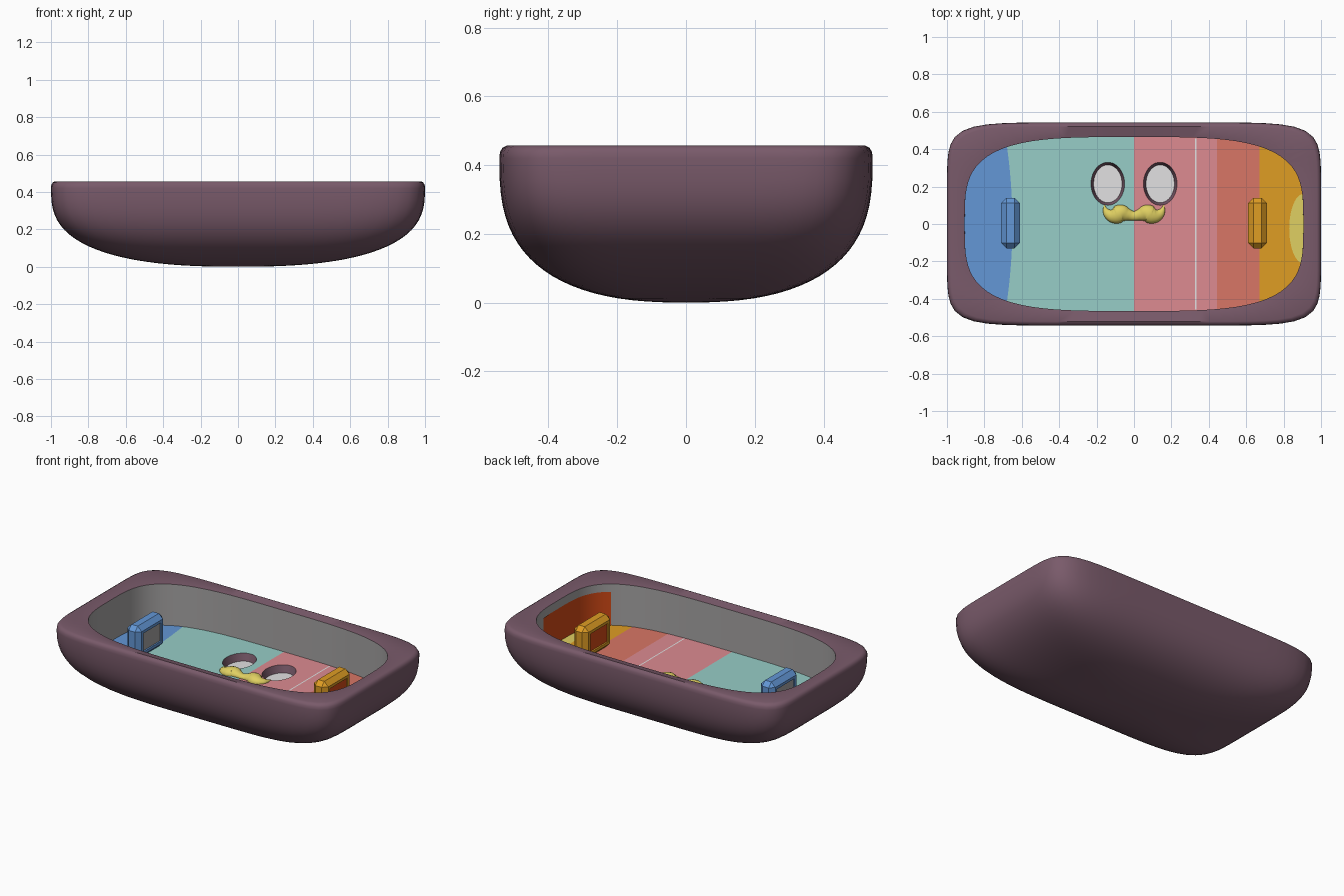
import bpy, bmesh, math

if "Cube" in bpy.data.objects:
    bpy.data.objects.remove(bpy.data.objects["Cube"])

def srgb(name, r, g, b):
    m = bpy.data.materials.new(name)
    f = lambda c: ((c / 255 + 0.055) / 1.055) ** 2.4
    m.diffuse_color = (f(r), f(g), f(b), 1)
    m.use_nodes = True
    m.node_tree.nodes["Principled BSDF"].inputs["Base Color"].default_value = m.diffuse_color
    return m

PLUM = srgb("plum", 121, 90, 106)
BLUE = srgb("blue", 99, 151, 214)
TEAL = srgb("teal", 151, 205, 199)
PINK = srgb("pink", 221, 139, 145)
CORAL = srgb("coral", 217, 118, 102)
ORANGE = srgb("orange", 223, 157, 36)
YELLOW = srgb("yellow", 224, 208, 98)
LIGHT = srgb("light_grey", 226, 225, 226)
GREY = srgb("wall_grey", 165, 163, 163)
RED = srgb("red_orange", 212, 74, 22)

A, B, N = 0.905, 0.465, 3.6      # inner opening: half sizes and roundness
FLOOR = 0.18

def make(name, bm, mats, smooth=None):
    me = bpy.data.meshes.new(name)
    bm.to_mesh(me)
    bm.free()
    ob = bpy.data.objects.new(name, me)
    bpy.context.collection.objects.link(ob)
    for m in mats:
        me.materials.append(m)
    if smooth:
        bpy.ops.object.select_all(action='DESELECT')
        ob.select_set(True)
        bpy.context.view_layer.objects.active = ob
        bpy.ops.object.shade_smooth_by_angle(angle=math.radians(smooth))
    return ob

def ring(bm, a, b, n, z, count=112):
    vs = []
    for i in range(count):
        t = 2 * math.pi * i / count
        c, s = math.cos(t), math.sin(t)
        r = (abs(c) ** n + abs(s) ** n) ** (-1 / n)
        vs.append(bm.verts.new((a * r * c, b * r * s, z)))
    return vs

def bridge(bm, p, q, mat=0):
    for i in range(len(p)):
        j = (i + 1) % len(p)
        bm.faces.new((p[i], p[j], q[j], q[i])).material_index = mat

# Tub: rounded hull, rim falling slightly inward, upright inner wall
bm = bmesh.new()
rings = []
STEPS = 22
for k in range(1, STEPS + 1):
    p = math.pi / 2 * k / STEPS
    t = math.sin(p) ** (2 / 2.5)
    z = 0.42 * (1 - max(0, math.cos(p)) ** (2 / 2.8))
    rings.append(ring(bm, t, 0.543 * t, 3 + 5 * k / STEPS, z))
for inset, z in ((0.002, 0.438), (0.009, 0.45), (0.022, 0.457)):
    rings.append(ring(bm, 1 - inset, 0.543 - inset, 8, z))
rings.append(ring(bm, A, B, N, 0.444))
pole = bm.verts.new((0, 0, 0))
first = rings[0]
for i in range(len(first)):
    bm.faces.new((pole, first[(i + 1) % len(first)], first[i]))
for p, q in zip(rings, rings[1:]):
    bridge(bm, p, q)
bridge(bm, rings[-1], ring(bm, A, B, N, FLOOR), 1)
make("tub", bm, [PLUM, GREY], 40)

# Floor bands: slices of the rounded opening, some with an eye hole
def half_width(x):
    return B * max(0, 1 - min(1, abs(x) / A) ** N) ** (1 / N)

def wall_x(y):
    return A * max(0, 1 - min(1, abs(y) / B) ** N) ** (1 / N)

def side(x, bow):
    """Points from back to front along a slightly bowed band edge."""
    y = 0
    for _ in range(8):
        y = half_width(x + bow * y * y)
    if y < 1e-6:
        return [(x, 0)]
    ys = [y * (1 - i / 6) for i in range(13)]
    return [(x + bow * v * v, v) for v in ys]

def outline(xa, xb, sign):
    pa, pb = math.asin(max(-1, xa / A)), math.asin(min(1, xb / A))
    xs = [A * math.sin(pa + (pb - pa) * i / 40) for i in range(1, 40)]
    return [(x, sign * half_width(x)) for x in xs]

def ellipse(cx, cy, rx, ry, count=40):
    return [(cx + rx * math.cos(2 * math.pi * i / count),
             cy + ry * math.sin(2 * math.pi * i / count)) for i in range(count)]

def fill(name, loops, z, mat):
    bm = bmesh.new()
    edges = []
    for loop in loops:
        vs = [bm.verts.new((x, y, z)) for x, y in loop]
        edges += [bm.edges.new((vs[i], vs[i - 1])) for i in range(len(vs))]
    bmesh.ops.triangle_fill(bm, use_beauty=True, edges=edges, normal=(0, 0, 1))
    for f in bm.faces:
        f.normal_update()
        if f.normal.z < 0:
            f.normal_flip()
    make(name, bm, [mat])

EYE_X, EYE_Y, RX, RY = 0.14, 0.215, 0.09, 0.115

def band(name, x0, bow0, x1, bow1, mat, hole=None):
    left, right = side(x0, bow0), side(x1, bow1)
    loop = (left + outline(left[-1][0], right[-1][0], -1) + right[::-1]
            + outline(left[0][0], right[0][0], 1)[::-1])
    loops = [loop]
    if hole:
        loops.append(ellipse(hole, EYE_Y, RX, RY))
    fill(name, loops, FLOOR, mat)

band("floor_blue", -A, 0, -0.65, -0.17, BLUE)
band("floor_teal", -0.65, -0.17, 0, 0, TEAL, -EYE_X)
band("floor_pink", 0, 0, 0.445, 0, PINK, EYE_X)
band("floor_coral", 0.445, 0, 0.67, 0, CORAL)
band("floor_orange", 0.67, 0, A, 0, ORANGE)

# Yellow patch at the right end of the floor
patch = [(0.905 - 0.075 * math.sin(math.pi * i / 24), -0.025 + 0.185 * math.cos(math.pi * i / 24))
         for i in range(25)]
edge = [(wall_x(y), y) for y in [-0.2 + 0.35 * i / 12 for i in range(13)]]
patch = [(min(x, wall_x(y) - 0.001), y) for x, y in patch]
fill("floor_yellow_patch", [patch + edge], FLOOR + 0.002, YELLOW)

# Thin pale seam across the floor
sx, sw = 0.33, 0.004
sh = half_width(sx) - 0.004
fill("floor_seam", [[(sx - sw, -sh), (sx + sw, -sh), (sx + sw, sh), (sx - sw, sh)]],
     FLOOR + 0.001, LIGHT)

# Red panel on the right end wall
bm = bmesh.new()
prev = None
for i in range(25):
    y = -0.36 + 0.52 * i / 24
    x = wall_x(y) - 0.005
    cur = [bm.verts.new((x, y, z)) for z in (FLOOR, 0.395)]
    if prev:
        bm.faces.new((prev[0], prev[1], cur[1], cur[0]))
    prev = cur
make("wall_red_panel", bm, [RED], 40)

# Sunken eyes: plum sloping side and a pale disc
for name, s in (("eye_left", -1), ("eye_right", 1)):
    bm = bmesh.new()
    top = [bm.verts.new((x, y, FLOOR)) for x, y in ellipse(s * EYE_X, EYE_Y, RX, RY)]
    low = [bm.verts.new((x, y, FLOOR - 0.045)) for x, y in ellipse(s * EYE_X, EYE_Y, RX - 0.014, RY - 0.014)]
    bridge(bm, low[::-1], top[::-1])
    bm.faces.new(low).material_index = 1
    bm.normal_update()
    for f in bm.faces:          # all sides look up and into the socket
        if f.normal.z < 0:
            f.normal_flip()
    make(name, bm, [PLUM, LIGHT], 40)

# Moustache: tapered tube, mirrored about the middle
half = [(0.035, 0.050, 0.033), (0.068, 0.057, 0.046), (0.1, 0.046, 0.044),
        (0.13, 0.050, 0.031), (0.15, 0.070, 0.017), (0.16, 0.1, 0.004)]
pts = [(-x, y, r) for x, y, r in half[::-1]] + [(0, 0.043, 0.025)] + half
cu = bpy.data.curves.new("moustache", 'CURVE')
cu.dimensions = '3D'
cu.bevel_depth = 1
cu.bevel_resolution = 5
cu.use_fill_caps = True
sp = cu.splines.new('BEZIER')
sp.bezier_points.add(len(pts) - 1)
sp.radius_interpolation = 'CARDINAL'
sp.resolution_u = 8
for bp, (x, y, r) in zip(sp.bezier_points, pts):
    bp.co = (x, y, 0)
    bp.radius = r
    bp.handle_left_type = bp.handle_right_type = 'AUTO'
cu.materials.append(YELLOW)
ob = bpy.data.objects.new("moustache", cu)
bpy.context.collection.objects.link(ob)
ob.location.z = FLOOR + 0.003
ob.scale.z = 0.75
bpy.ops.object.select_all(action='DESELECT')
ob.select_set(True)
bpy.context.view_layer.objects.active = ob
bpy.ops.object.convert(target='MESH')
bpy.ops.object.shade_smooth_by_angle(angle=math.radians(50))

# End blocks: chamfered boxes with a sunken panel on each broad face
def block(name, x, mat, panel):
    bm = bmesh.new()
    bmesh.ops.create_cube(bm, size=1)
    for v in bm.verts:
        v.co = (x + v.co.x * 0.1, 0.005 + v.co.y * 0.27, 0.285 + v.co.z * 0.21)
    bmesh.ops.bevel(bm, geom=bm.edges[:], offset=0.028, segments=1, affect='EDGES', profile=0.5)
    bm.normal_update()
    faces = [f for f in bm.faces if abs(f.normal.x) > 0.99]
    bmesh.ops.inset_individual(bm, faces=faces, thickness=0.025, depth=0)
    bmesh.ops.inset_individual(bm, faces=faces, thickness=0.002, depth=-0.008)
    for f in faces:
        f.material_index = 1
    make(name, bm, [mat, panel])

block("block_left", -0.66, BLUE, GREY)
block("block_right", 0.66, ORANGE, RED)
